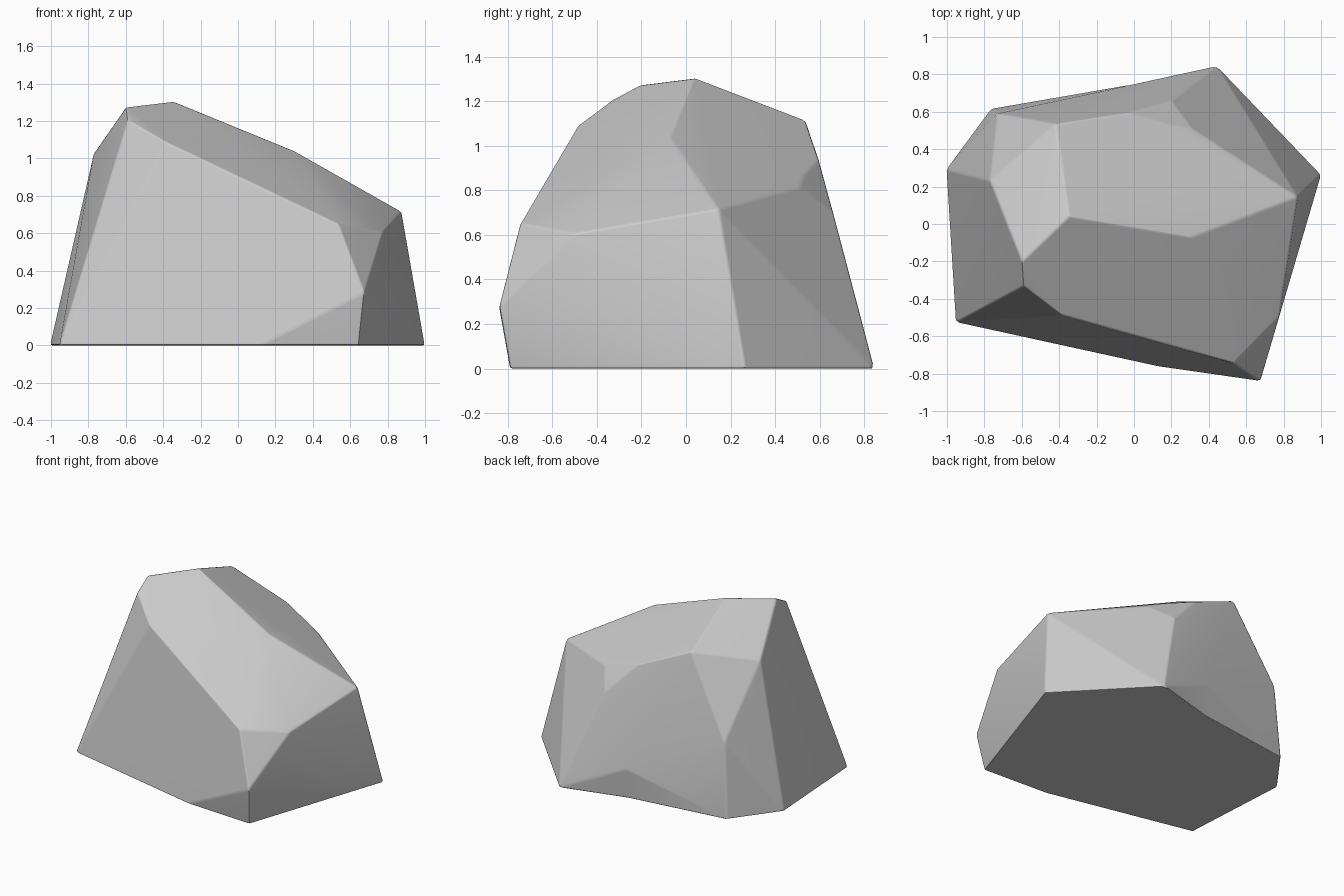
import bpy, bmesh

if "Cube" in bpy.data.objects:
    bpy.data.objects.remove(bpy.data.objects["Cube"])

# Corner points of the boulder: base ring, waist, shoulder, crown
base = [(-.955, -.525, 0), (.12, -.76, 0), (.43, -.785, 0), (.645, -.79, 0),
        (.82, -.28, 0), (1.0, .265, 0), (.445, .845, 0), (-.765, .615, 0), (-1.005, .29, 0)]
waist = [(.675, -.84, .28), (.535, -.745, .65), (.775, -.5, .605), (.875, .145, .715),
         (.2, .66, .70), (-.73, .59, .55), (-.81, .26, .84)]
shoulder = [(-.77, .23, 1.03), (-.42, .535, 1.115), (-.03, .595, .94),
            (.17, .535, .88), (.31, .51, .815), (.31, -.07, 1.035)]
crown = [(-.6, -.2, 1.275), (-.35, .04, 1.305), (-.59, -.33, 1.205), (-.38, -.49, 1.085)]

# Boulder body as a faceted hull
bm = bmesh.new()
for p in base + waist + shoulder + crown:
    bm.verts.new(p)
res = bmesh.ops.convex_hull(bm, input=bm.verts[:])
loose = [v for v in bm.verts if not v.link_faces]
bmesh.ops.delete(bm, geom=loose, context='VERTS')

# Slight hollow in the foot of the back face
bmesh.ops.bisect_plane(bm, geom=bm.verts[:] + bm.edges[:] + bm.faces[:],
                       plane_co=(-.03, 0, 0), plane_no=(1, 0, 0), dist=.001)
for v in bm.verts:
    if v.co.z < .01 and v.co.y > .5 and abs(v.co.x + .03) < .01:
        v.co.y = .715
bmesh.ops.triangulate(bm, faces=bm.faces[:])
bmesh.ops.dissolve_limit(bm, angle_limit=.09, verts=bm.verts[:], edges=bm.edges[:])
bmesh.ops.recalc_face_normals(bm, faces=bm.faces[:])

mesh = bpy.data.meshes.new("boulder")
bm.to_mesh(mesh)
bm.free()
boulder = bpy.data.objects.new("boulder", mesh)
bpy.context.collection.objects.link(boulder)

# Softly worn edges
bevel = boulder.modifiers.new("worn_edges", 'BEVEL')
bevel.width = .012
bevel.segments = 2
bevel.limit_method = 'ANGLE'
bevel.angle_limit = .2
bpy.context.view_layer.objects.active = boulder
boulder.select_set(True)
bpy.ops.object.modifier_apply(modifier=bevel.name)
bpy.ops.object.shade_smooth_by_angle(angle=.5)
weighted = boulder.modifiers.new("flat_facets", 'WEIGHTED_NORMAL')
weighted.keep_sharp = True
